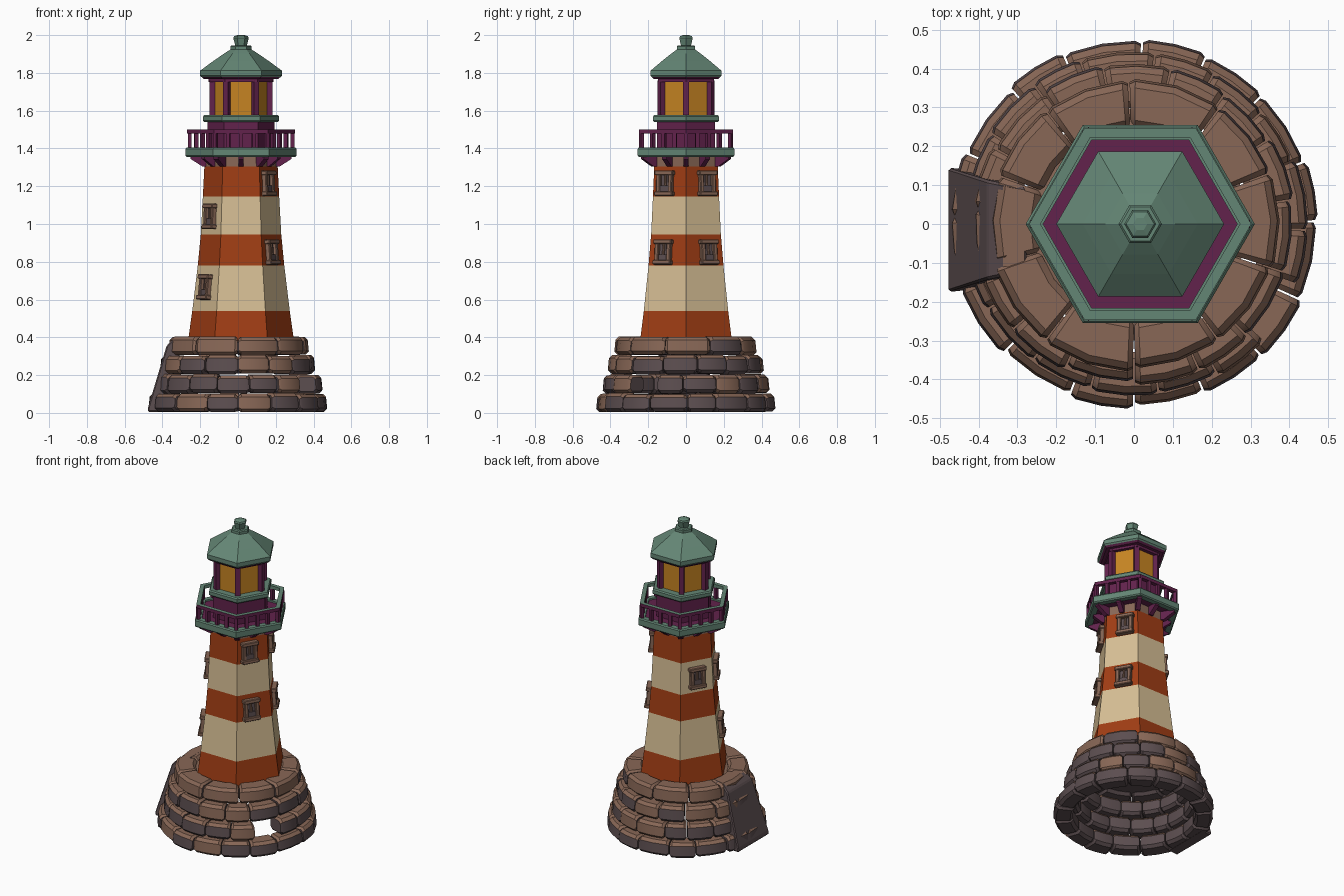
import bpy, bmesh, math, random
from mathutils import Matrix, Vector

if "Cube" in bpy.data.objects:
    bpy.data.objects.remove(bpy.data.objects["Cube"])

random.seed(7)
CX = 0.016          # tower axis sits slightly right of the base centre
COS30 = math.cos(math.pi / 6)


def mat(name, srgb):
    m = bpy.data.materials.new(name)
    m.diffuse_color = [((c / 255 + 0.055) / 1.055) ** 2.4 for c in srgb] + [1]
    m.use_nodes = True
    m.node_tree.nodes["Principled BSDF"].inputs["Base Color"].default_value = m.diffuse_color
    return m


RED = mat("brick_red", (160, 61, 20))
CREAM = mat("cream", (214, 190, 148))
GREEN = mat("patina_green", (100, 134, 117))
PURPLE = mat("plum", (98, 34, 76))
AMBER = mat("amber_glass", (198, 132, 34))
STONE = mat("warm_stone", (136, 103, 86))
GREY = mat("grey_stone", (92, 78, 80))


def finish(name, bm, mats, smooth=False):
    bmesh.ops.recalc_face_normals(bm, faces=bm.faces)
    me = bpy.data.meshes.new(name)
    bm.to_mesh(me)
    bm.free()
    for m in mats:
        me.materials.append(m)
    ob = bpy.data.objects.new(name, me)
    bpy.context.collection.objects.link(ob)
    if smooth:
        bpy.ops.object.select_all(action='DESELECT')
        ob.select_set(True)
        bpy.context.view_layer.objects.active = ob
        bpy.ops.object.shade_smooth_by_angle(angle=math.radians(35))
    return ob


def turned(name, profile, mats, bands=None, n=6, cx=CX, closed=False):
    """Sweep an (r, z) profile round n sides; closed makes a hollow ring."""
    bm = bmesh.new()
    rings = [[bm.verts.new((cx + r * math.cos(2 * math.pi * k / n),
                            r * math.sin(2 * math.pi * k / n), z))
              for k in range(n)] for r, z in profile]
    count = len(rings) if closed else len(rings) - 1
    for i in range(count):
        a, b = rings[i], rings[(i + 1) % len(rings)]
        for k in range(n):
            q = (k + 1) % n
            f = bm.faces.new((a[k], a[q], b[q], b[k]))
            f.material_index = bands[i] if bands else 0
    if not closed:
        bm.faces.new(rings[0]).material_index = bands[0] if bands else 0
        bm.faces.new(rings[-1]).material_index = bands[-1] if bands else 0
    return finish(name, bm, mats)


def add_box(bm, frame, centre, size, index=0):
    m = frame @ Matrix.Translation(centre) @ Matrix.Diagonal((*size, 1))
    for v in bmesh.ops.create_cube(bm, size=1, matrix=m)["verts"]:
        for f in v.link_faces:
            f.material_index = index


def frame_at(angle, r, z):
    """Local axes: x outward, y along the wall, z up."""
    return (Matrix.Translation((CX, 0, z)) @ Matrix.Rotation(angle, 4, 'Z')
            @ Matrix.Translation((r, 0, 0)))


# --- Striped tower
tower = [(0.285, 0.35), (0.258, 0.54), (0.229, 0.78), (0.213, 0.945),
         (0.202, 1.145), (0.194, 1.305), (0.192, 1.37)]
turned("striped_tower", tower, [RED, CREAM, STONE], [0, 1, 0, 1, 0, 2])


def tower_inradius(z):
    for (r0, z0), (r1, z1) in zip(tower, tower[1:]):
        if z0 <= z <= z1:
            return (r0 + (r1 - r0) * (z - z0) / (z1 - z0)) * COS30


# --- Stone framed windows
def window(angle, z, shift):
    bm = bmesh.new()
    slope = math.atan((tower_inradius(z - .06) - tower_inradius(z + .06)) / .12)
    fr = frame_at(math.radians(angle), tower_inradius(z), z) \
        @ Matrix.Rotation(-slope, 4, 'Y') @ Matrix.Translation((0, shift, 0))
    for s in (-1, 1):
        add_box(bm, fr, (0.006, s * 0.036, 0), (0.036, 0.023, 0.10))
        add_box(bm, fr, (0.008, 0, s * 0.055), (0.046, 0.108, 0.024))
    add_box(bm, fr, (0.004, 0, 0), (0.022, 0.012, 0.09))
    bmesh.ops.bevel(bm, geom=bm.edges[:], offset=0.004, segments=1, affect='EDGES')
    add_box(bm, fr, (0.001, 0, 0), (0.009, 0.06, 0.095), 1)
    add_box(bm, fr, (0.006, 0, -0.028), (0.022, 0.055, 0.03), 1)
    finish("window", bm, [STONE, GREY])


for ang, z, shift in [(-30, 0.85, -0.022), (-30, 1.215, -0.024),
                      (30, 0.85, 0.022), (30, 1.215, 0.024),
                      (210, 1.04, 0), (210, 0.665, 0), (150, 1.04, 0)]:
    window(ang, z, shift)

# --- Gallery: slab, floor, drum, rail
turned("gallery_slab", [(0.25, 1.355), (0.288, 1.355), (0.295, 1.362), (0.295, 1.398),
                        (0.288, 1.405), (0.25, 1.405)], [GREEN], closed=True)
turned("gallery_floor", [(0.255, 1.36), (0.255, 1.395)], [PURPLE])
turned("gallery_drum", [(0.178, 1.39), (0.178, 1.545)], [PURPLE])
turned("hand_rail", [(0.257, 1.478), (0.286, 1.478), (0.286, 1.499), (0.257, 1.499)],
       [PURPLE, GREEN], [0, 0, 1, 1], closed=True)

# --- Rail posts and brackets under the slab
posts, brackets = bmesh.new(), bmesh.new()
for side in range(6):
    a = Vector((math.cos(side * math.pi / 3), math.sin(side * math.pi / 3), 0))
    b = Vector((math.cos((side + 1) * math.pi / 3), math.sin((side + 1) * math.pi / 3), 0))
    for i in range(4):
        d = a.lerp(b, i / 4)
        ang = math.atan2(d.y, d.x)
        r = d.length
        add_box(posts, frame_at(ang, 0.272 * r, 1.44), (0, 0, 0), (0.02, 0.02, 0.085))
        if i % 2 == 0:
            fr = frame_at(ang, 0, 0)
            prof = [(0.18 * r, 1.305), (0.205 * r, 1.305), (0.268 * r, 1.345),
                    (0.268 * r, 1.36), (0.18 * r, 1.36)]
            sides = [[brackets.verts.new(fr @ Vector((x, y, z))) for x, z in prof]
                     for y in (-0.014, 0.014)]
            brackets.faces.new(sides[0])
            brackets.faces.new(sides[1])
            for k in range(5):
                q = (k + 1) % 5
                brackets.faces.new((sides[0][k], sides[0][q], sides[1][q], sides[1][k]))
finish("rail_posts", posts, [PURPLE])
finish("gallery_brackets", brackets, [PURPLE])

# --- Lantern room
turned("lantern_sill", [(0.195, 1.54), (0.202, 1.547), (0.202, 1.568), (0.195, 1.576)], [GREEN])
turned("lantern_glass", [(0.147, 1.57), (0.147, 1.765)], [AMBER])
bm = bmesh.new()
for k in range(6):
    add_box(bm, frame_at(k * math.pi / 3, 0.151, 1.665), (0, 0, 0), (0.03, 0.03, 0.19))
finish("lantern_posts", bm, [PURPLE])
turned("lantern_beam", [(0.172, 1.752), (0.172, 1.772)], [PURPLE])

# --- Roof with finial
turned("roof", [(0.195, 1.767), (0.208, 1.777), (0.216, 1.785), (0.216, 1.812), (0.148, 1.862),
                (0.09, 1.902), (0.054, 1.925)], [PURPLE, GREEN], [0, 1, 1, 1, 1, 1])
turned("roof_finial", [(0.056, 1.915), (0.056, 1.94), (0.05, 1.946), (0.031, 1.946),
                       (0.041, 1.985), (0.036, 1.994), (0.018, 2.0)], [GREEN])


# --- Stone base courses
def stone(bm, a0, a1, r_in, r_out, z0, z1, grey):
    c = 0.017
    prof = [(r_in, z0 + c), (r_in + c, z0), (r_out - c, z0), (r_out, z0 + c),
            (r_out - 0.006, z1 - c), (r_out - c - 0.006, z1), (r_in + c, z1), (r_in, z1 - c)]
    mr, mz = (r_in + r_out) / 2, (z0 + z1) / 2
    edge = 0.015 / r_out
    steps = [(a0, 0.76), (a0 + edge, 1), ((a0 + a1) / 2, 1), (a1 - edge, 1), (a1, 0.76)]
    rings = []
    for a, s in steps:
        ring = []
        for r, z in prof:
            rr = mr + (r - mr) * (1 - (1 - s) * 0.5)
            ring.append(bm.verts.new((rr * math.cos(a), rr * math.sin(a), mz + (z - mz) * s)))
        rings.append(ring)
    faces = [bm.faces.new(rings[0]), bm.faces.new(rings[-1])]
    for u, v in zip(rings, rings[1:]):
        for k in range(8):
            q = (k + 1) % 8
            f = bm.faces.new((u[k], u[q], v[q], v[k]))
            faces.append(f)
            # weathered grey on undersides and inside, warm stone on tops
            f.material_index = 1 if k in (0, 1, 7) else 0 if k in (4, 5, 6) else int(grey)
    faces[0].material_index = faces[1].material_index = 1


courses = [(16, 0.472, 0.36, 0.006, 0.102, 0.85), (17, 0.443, 0.33, 0.104, 0.204, 0.5),
           (15, 0.411, 0.30, 0.206, 0.305, 0.5), (10, 0.375, 0.25, 0.307, 0.405, 0.1)]
HOLE = math.radians(-31)
for i, (n, ro, ri, z0, z1, p_grey) in enumerate(courses):
    bm = bmesh.new()
    start = -math.pi / 2 if i != 1 else HOLE - math.pi / n
    cuts = [start + 2 * math.pi * k / n + (random.uniform(-0.05, 0.05) if k > 1 else 0)
            for k in range(n)]
    cuts.append(cuts[0] + 2 * math.pi)
    for k in range(n):
        if i == 1 and k == 0:
            continue                      # one stone has fallen out
        mid = (cuts[k] + cuts[k + 1]) / 2
        chance = p_grey + (0.3 if math.cos(mid) < -0.1 and 0 < i < 3 else 0)
        j = random.uniform(-0.008, 0.006)
        stone(bm, cuts[k] + 0.006, cuts[k + 1] - 0.006, ri, ro + j,
              z0 + random.uniform(-0.003, 0.003), z1 + random.uniform(-0.006, 0.003),
              random.random() < chance)
    finish("stone_course", bm, [STONE, GREY], True)

# --- Terrace under the tower
turned("terrace", [(0.30, 0.325), (0.30, 0.375), (0.24, 0.385)], [GREY, STONE], [0, 1],
       n=12, cx=0)

# --- Leaning buttress slab on the left
bm = bmesh.new()
outline = [(-0.478, 0.006, 1.0), (-0.476, 0.03, 1.0), (-0.378, 0.355, 0.80),
           (-0.332, 0.402, 0.74), (-0.275, 0.402, 0.68), (-0.33, 0.25, 0.8), (-0.40, 0.006, 0.95)]
left = [bm.verts.new((x, -0.015 - 0.16 * w, z)) for x, z, w in outline]
right = [bm.verts.new((x, -0.015 + 0.16 * w, z)) for x, z, w in outline]
bm.faces.new(left)
bm.faces.new(right)
for k in range(7):
    q = (k + 1) % 7
    bm.faces.new((left[k], left[q], right[q], right[k]))
bmesh.ops.recalc_face_normals(bm, faces=bm.faces)
bmesh.ops.bevel(bm, geom=bm.edges[:], offset=0.007, segments=1, affect='EDGES')
for f in bm.faces:
    f.normal_update()
    f.material_index = 0 if f.normal.z > 0.85 else 1
finish("leaning_buttress", bm, [STONE, GREY])
